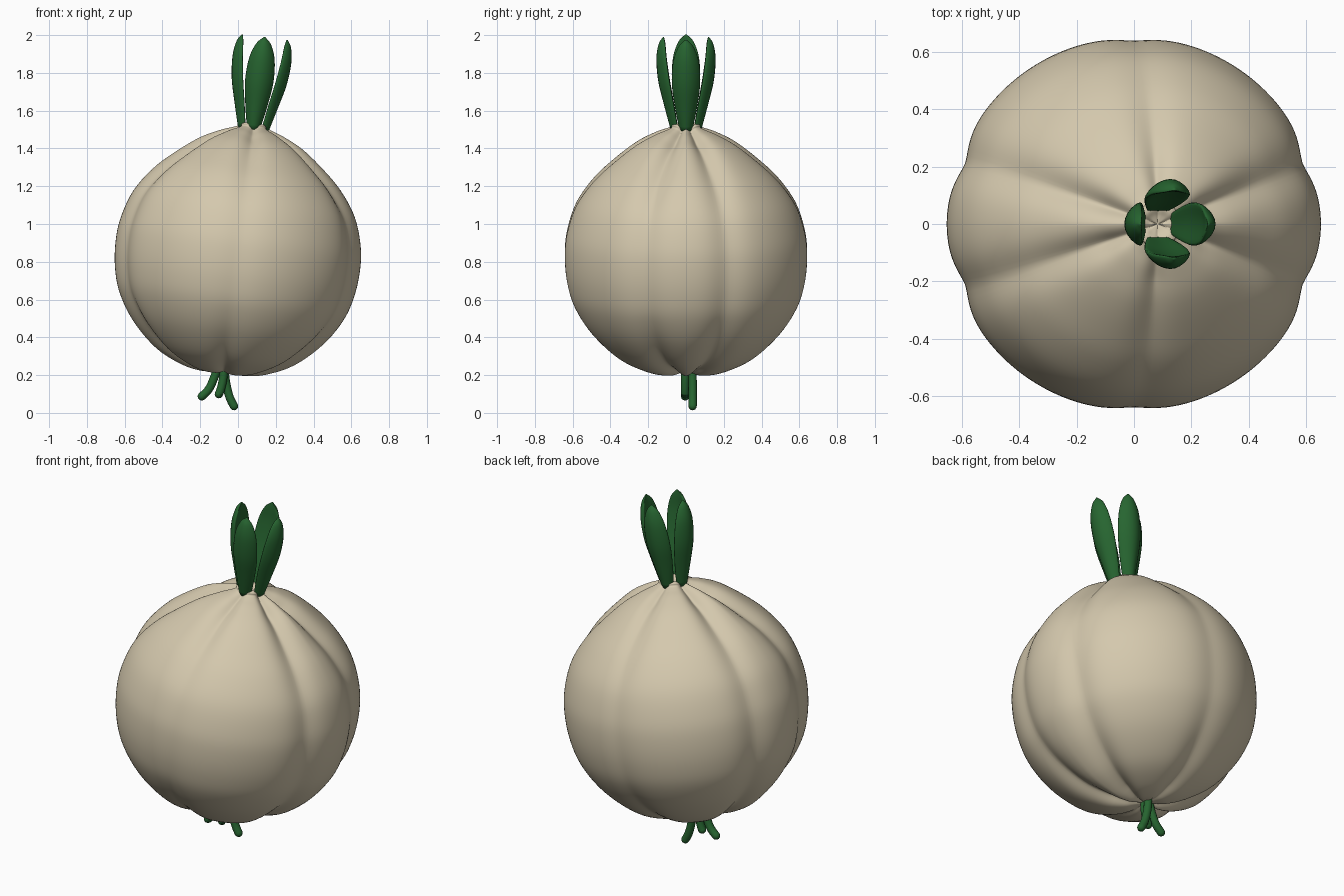
import bpy, math
from mathutils import Vector, Matrix

if "Cube" in bpy.data.objects:
    bpy.data.objects.remove(bpy.data.objects["Cube"])

# Bulb, leaves share one tilted frame
TILT = Matrix.Translation((0, 0, 0.84)) @ Matrix.Rotation(math.radians(7), 4, 'Y')


def material(name, color):
    m = bpy.data.materials.new(name)
    m.diffuse_color = color
    m.use_nodes = True
    m.node_tree.nodes["Principled BSDF"].inputs["Base Color"].default_value = m.diffuse_color
    return m


def spline(pts, steps):
    """Catmull-Rom interpolation through tuples."""
    pts = [Vector(p) for p in pts]
    ext = [2 * pts[0] - pts[1]] + pts + [2 * pts[-1] - pts[-2]]
    out = []
    for a, b, c, d in zip(ext, ext[1:], ext[2:], ext[3:]):
        for k in range(steps):
            t = k / steps
            out.append(0.5 * (2 * b + (c - a) * t + (2 * a - 5 * b + 4 * c - d) * t * t
                              + (3 * b - a - 3 * c + d) * t ** 3))
    return out + [pts[-1]]


def loft(name, rings, mat):
    """Skin closed rings and cap both ends."""
    n = len(rings[0])
    verts = [v for r in rings for v in r]
    faces = [(i * n + j, i * n + (j + 1) % n, (i + 1) * n + (j + 1) % n, (i + 1) * n + j)
             for i in range(len(rings) - 1) for j in range(n)]
    faces += [tuple(range(n))[::-1], tuple(range(len(verts) - n, len(verts)))]
    me = bpy.data.meshes.new(name)
    me.from_pydata(verts, [], faces)
    me.polygons.foreach_set("use_smooth", [True] * len(faces))
    me.materials.append(mat)
    ob = bpy.data.objects.new(name, me)
    bpy.context.collection.objects.link(ob)
    return ob


cream = material("cream", (0.66, 0.58, 0.42, 1))
green = material("green", (0.02, 0.13, 0.03, 1))

# Bulb: revolved profile with six grooves between the cloves
profile = [(0.002, -0.62), (0.05, -0.63), (0.12, -0.638), (0.226, -0.618), (0.37, -0.548),
           (0.507, -0.42), (0.597, -0.28), (0.638, -0.15), (0.652, -0.01), (0.64, 0.12),
           (0.59, 0.27), (0.5, 0.4), (0.393, 0.502), (0.274, 0.594), (0.172, 0.646),
           (0.11, 0.668), (0.082, 0.68), (0.078, 0.694), (0.055, 0.698), (0.03, 0.685), (0.002, 0.675)]
grooves = [(20, 0.042), (90, 0.02), (160, 0.042), (200, 0.042), (270, 0.02), (340, 0.042)]
SEG = 180
rings = []
for r, z in spline(profile, 5):
    pole = 1 - min(1, r / 0.6)
    fade = min(1, r / 0.2)
    ring = []
    for j in range(SEG):
        a = 2 * math.pi * j / SEG
        cut = 0
        for deg, depth in grooves:
            d = (a - math.radians(deg) + math.pi) % (2 * math.pi) - math.pi
            width = 0.14 + 0.08 * pole
            cut = max(cut, (depth + 0.03 * pole) * math.exp(-(abs(d) / width) ** 1.6))
        k = 1 - cut * fade
        kr = k - cut * pole * 1.5
        ring.append((r * kr * math.cos(a), r * kr * math.sin(a), z * k))
    rings.append(ring)
loft("bulb", rings, cream).matrix_world = TILT

# Leaves: cupped blades (radius, height, half width, half thickness)
blade = [(0.058, 0.665, 0.034, 0.02), (0.085, 0.79, 0.058, 0.024), (0.113, 0.92, 0.075, 0.026),
         (0.127, 1.04, 0.068, 0.023), (0.125, 1.12, 0.04, 0.016), (0.119, 1.158, 0.004, 0.003)]
for i in range(4):
    rings = []
    for r, z, w, t in spline(blade, 5):
        ring = []
        for j in range(24):
            a = 2 * math.pi * j / 24
            u = math.cos(a)
            ring.append((r + t * math.sin(a) - 0.4 * w * u * u + 0.1 * w, -w * u, z))
        rings.append(ring)
    ob = loft(f"leaf_{i + 1}", rings, green)
    ob.matrix_world = TILT @ Matrix.Rotation(i * math.pi / 2, 4, 'Z')

# Roots: bent round-ended tubes
roots = [[(-0.095, 0, 0.27), (-0.125, -0.005, 0.19), (-0.155, -0.005, 0.125), (-0.203, -0.005, 0.077)],
         [(-0.075, -0.005, 0.27), (-0.078, -0.005, 0.19), (-0.09, -0.005, 0.13), (-0.107, -0.005, 0.085)],
         [(-0.075, 0.03, 0.27), (-0.065, 0.035, 0.17), (-0.045, 0.035, 0.085), (-0.014, 0.035, 0.022)]]
for i, path in enumerate(roots):
    pts = spline(path, 6)
    end = (pts[-1] - pts[-2]).normalized()
    R = 0.022
    stations = [(p, R) for p in pts[:-1]]
    tip = pts[-1] - end * R * 0.7
    stations[-1] = (tip, R)
    stations += [(tip + end * R * math.sin(s), R * math.cos(s)) for s in (0.4, 0.8, 1.2, 1.5)]
    rings = []
    for k, (p, rad) in enumerate(stations):
        nxt, prv = stations[min(k + 1, len(stations) - 1)][0], stations[max(k - 1, 0)][0]
        tan = (nxt - prv).normalized()
        u = Vector((0, 1, 0)).cross(tan).normalized()
        v = tan.cross(u)
        rings.append([p + rad * (math.cos(a) * u + math.sin(a) * v)
                      for a in (2 * math.pi * j / 16 for j in range(16))])
    loft(f"root_{i + 1}", rings, green)
